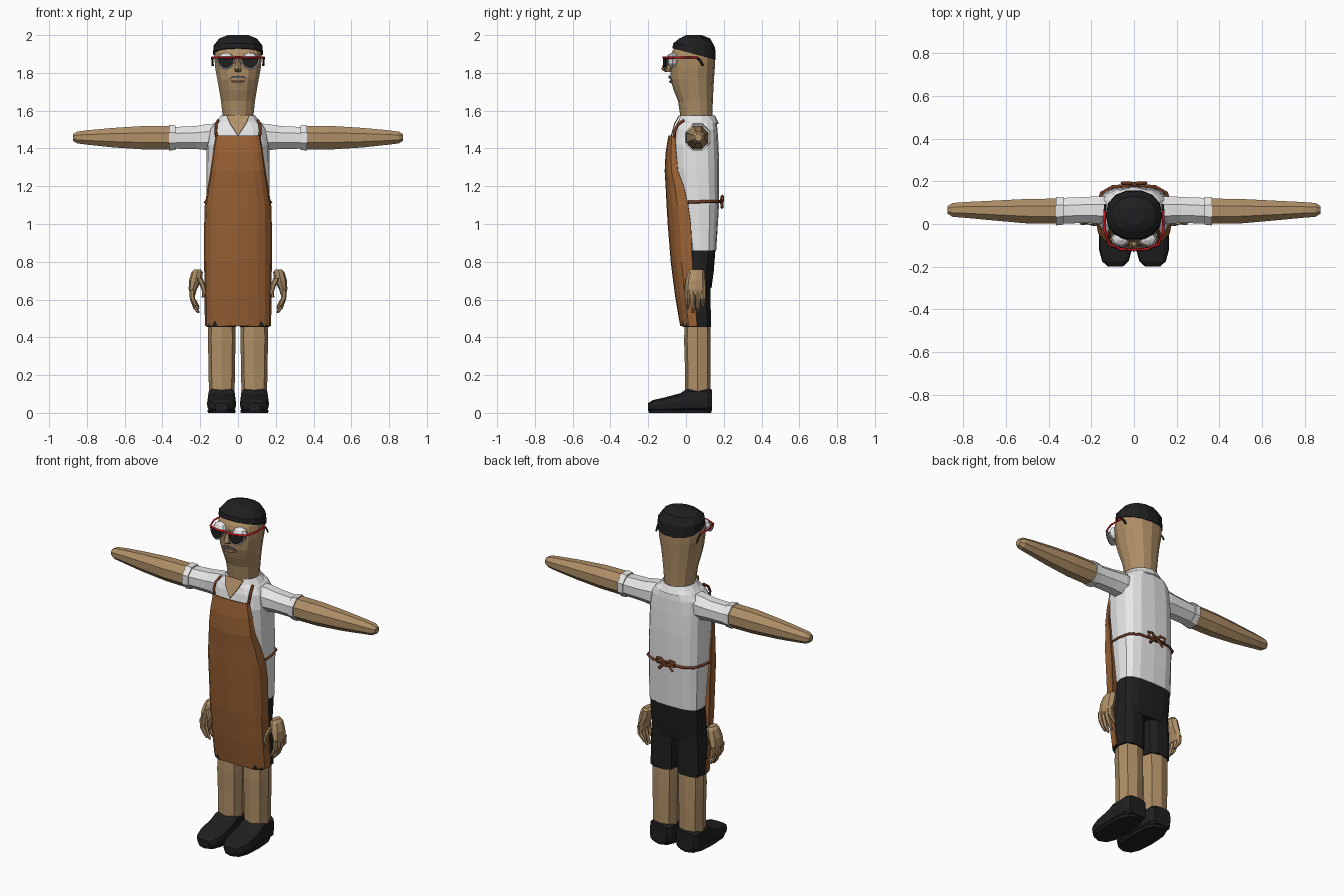
import bpy, bmesh
from math import sin, cos, pi, radians, copysign


def material(name, r, g, b):
    m = bpy.data.materials.new(name)
    m.diffuse_color = (r, g, b, 1)
    return m


SKIN = material("skin", .43, .275, .135)
APRON = material("apron_tan", .32, .12, .034)
SHIRT = material("shirt_white", .80, .80, .80)
BLACK = material("soft_black", .014, .014, .015)
BROWN = material("cord_brown", .17, .045, .016)
RED = material("frame_red", .70, .01, .015)
GREY = material("grey", .22, .22, .23)


def add(name, bm, mat, mirror=False, thick=0):
    bmesh.ops.recalc_face_normals(bm, faces=bm.faces)
    me = bpy.data.meshes.new(name)
    bm.to_mesh(me)
    bm.free()
    me.materials.append(mat)
    ob = bpy.data.objects.new(name, me)
    bpy.context.collection.objects.link(ob)
    if thick:
        md = ob.modifiers.new("thickness", 'SOLIDIFY')
        md.thickness, md.offset = thick, 0
    if mirror:
        ob.modifiers.new("mirror", 'MIRROR').use_mirror_merge = False
    return ob


def skin_rows(bm, rows, closed):
    n = len(rows[0])
    for a, b in zip(rows, rows[1:]):
        for i in range(n if closed else n - 1):
            j = (i + 1) % n
            bm.faces.new((a[i], a[j], b[j], b[i]))


def loft(name, rings, mat, axis='z', n=8, p=2, mirror=False, turn=0):
    """rings: (position on axis, centre 1, centre 2, radius 1, radius 2)"""
    bm = bmesh.new()
    rows = []
    for t, c1, c2, r1, r2 in rings:
        row = []
        for i in range(n):
            a = 2 * pi * (i + turn) / n
            u = c1 + r1 * copysign(abs(cos(a)) ** (2 / p), cos(a))
            v = c2 + r2 * copysign(abs(sin(a)) ** (2 / p), sin(a))
            row.append(bm.verts.new({'z': (u, v, t), 'x': (t, u, v), 'y': (u, t, v)}[axis]))
        rows.append(row)
    skin_rows(bm, rows, True)
    bm.faces.new(rows[0])
    bm.faces.new(rows[-1])
    return add(name, bm, mat, mirror)


def span(rings):
    """(z, half width, front y, back y) to centred loft rings"""
    return [(z, 0, (f + b) / 2, w, (b - f) / 2) for z, w, f, b in rings]


def tube(name, pts, r, mat, mirror=False):
    cu = bpy.data.curves.new(name, 'CURVE')
    cu.dimensions = '3D'
    cu.bevel_depth, cu.bevel_resolution, cu.use_fill_caps = r, 0, True
    sp = cu.splines.new('POLY')
    sp.points.add(len(pts) - 1)
    for q, c in zip(sp.points, pts):
        q.co = (*c, 1)
    cu.materials.append(mat)
    ob = bpy.data.objects.new(name, cu)
    bpy.context.collection.objects.link(ob)
    if mirror:
        ob.modifiers.new("mirror", 'MIRROR').use_mirror_merge = False


def plate(name, pts, mat, mirror=False, thick=.006):
    bm = bmesh.new()
    bm.faces.new([bm.verts.new(q) for q in pts])
    return add(name, bm, mat, mirror, thick)


# Head and neck
loft("head", span([(1.50, .07, .0, .13), (1.57, .083, -.03, .14), (1.65, .092, -.042, .142),
                   (1.71, .102, -.066, .145), (1.765, .112, -.082, .148), (1.83, .124, -.083, .153),
                   (1.88, .128, -.085, .155), (1.905, .125, -.078, .150), (1.94, .115, -.056, .135),
                   (1.96, .07, -.02, .10)]), SKIN, n=14, p=2.2, turn=.5)

# Cap with an edge that rises toward the brow
cap = loft("cap", span([(1.90, .133, -.075, .16), (1.945, .129, -.07, .157),
                        (1.982, .10, -.038, .13), (2.0, .055, .0, .085)]), BLACK, n=14, p=2.2)
for v in cap.data.vertices:
    v.co.z -= (v.co.y - .042) * (.27 if v.co.z < 1.92 else .1 if v.co.z < 1.96 else 0)

# Nose and mouth
loft("nose", [(1.88, 0, -.085, .012, .02), (1.85, 0, -.095, .014, .025),
              (1.82, 0, -.1, .023, .032), (1.805, 0, -.09, .016, .02)], SKIN, n=6, turn=.5)
plate("moustache", [(0, -.089, 1.785), (.03, -.087, 1.782), (.05, -.078, 1.766),
                    (.03, -.086, 1.772), (0, -.089, 1.774)], GREY, True)
loft("lower_lip", [(-.035, -.078, 1.755, .004, .004), (0, -.08, 1.753, .01, .008),
                   (.035, -.078, 1.755, .004, .004)], SKIN, 'x', n=6)

# Eyes and glasses
loft("eye", [(1.832, .064, -.07, .02, .015), (1.85, .064, -.072, .04, .03),
             (1.875, .064, -.072, .046, .034), (1.895, .064, -.07, .036, .026),
             (1.906, .064, -.068, .012, .01)], SHIRT, n=8, mirror=True)


def lens_points(r, h, y):
    pts = [(.066 + r * cos(a), y + .35 * max(0, r * cos(a)), 1.877 + h * sin(a))
           for a in [-pi * i / 8 for i in range(9)]]
    return pts


plate("lens_rim", lens_points(.050, .06, -.112), GREY, True)
plate("lens", lens_points(.042, .05, -.119), BLACK, True)
tube("glasses_frame", [(.137, .06, 1.881), (.137, -.03, 1.882), (.115, -.095, 1.88),
                       (.06, -.118, 1.88), (0, -.122, 1.883)], .006, RED, True)
tube("temple_tip", [(.137, .058, 1.881), (.135, .075, 1.865), (.134, .09, 1.838)], .006, BLACK, True)

# Shirt body, neck opening and collar
loft("shirt", span([(.86, .164, .0, .16), (1.1, .168, -.04, .175), (1.3, .168, -.07, .176),
                    (1.42, .166, -.075, .172), (1.5, .152, -.06, .167), (1.535, .125, -.047, .162),
                    (1.56, .088, -.033, .15)]), SHIRT, n=16, p=3)
plate("neck_opening", [(0, -.077, 1.468), (.042, -.06, 1.53), (.06, -.035, 1.575),
                       (-.06, -.035, 1.575), (-.042, -.06, 1.53)], SKIN)
bm = bmesh.new()
rows = []
for r, z, ry in ((.086, 1.568, .09), (.092, 1.572, .096), (.122, 1.532, .115)):
    row = []
    for i in range(13):
        a = radians(-62 + 304 * i / 12)
        drop = .02 if i in (0, 12) and r > .1 else 0
        row.append(bm.verts.new((r * cos(a), .056 + ry * sin(a), z - drop)))
    rows.append(row)
skin_rows(bm, rows, False)
add("collar", bm, SHIRT, thick=.006)

# Arms held straight out
loft("sleeve", [(.09, .06, 1.455, .07, .085), (.16, .065, 1.46, .07, .075), (.22, .066, 1.458, .066, .066),
                (.335, .062, 1.456, .065, .062)], SHIRT, 'x', mirror=True, turn=.5)
loft("sleeve_cuff", [(.33, .062, 1.457, .07, .07), (.365, .06, 1.457, .072, .074)],
     SHIRT, 'x', mirror=True, turn=.5)
loft("forearm", [(.34, .06, 1.457, .064, .068), (.5, .06, 1.457, .062, .067),
                 (.66, .063, 1.457, .05, .056), (.79, .066, 1.458, .04, .042),
                 (.85, .066, 1.458, .035, .034), (.873, .066, 1.458, .02, .02)],
     SKIN, 'x', mirror=True, turn=.5)

# Apron: a bowed sheet given by height, half width, front y, edge y
bm = bmesh.new()
rows = []
for z, w, f, e in ((1.468, .115, -.09, -.058), (1.38, .13, -.105, -.052), (1.28, .143, -.11, -.042),
                   (1.2, .157, -.105, -.012), (1.1, .173, -.1, .012), (1.0, .176, -.094, .026),
                   (.8, .176, -.078, .034), (.62, .175, -.055, .045), (.46, .172, -.028, .06)):
    rows.append([bm.verts.new((w * sin(a), e - (e - f) * abs(cos(a)) ** .6, z))
                 for a in [radians(-90 + 18 * i) for i in range(11)]])
skin_rows(bm, rows, False)
add("apron", bm, APRON, thick=.006)

# Apron straps, waist cord and back bow
tube("neck_strap", [(.112, -.062, 1.455), (.118, -.06, 1.49), (.116, -.045, 1.525), (.105, -.01, 1.55)],
     .008, BROWN, True)
tube("waist_cord", [(.174, .01, 1.115), (.171, .08, 1.118), (.152, .145, 1.12), (.1, .174, 1.12),
                    (0, .182, 1.12)], .008, BROWN, True)
tube("bow_loop", [(0, .188, 1.12), (.03, .192, 1.148), (.058, .192, 1.145), (.055, .192, 1.118),
                  (0, .188, 1.12)], .008, BROWN, True)
tube("bow_tail", [(0, .188, 1.12), (.025, .19, 1.108), (.045, .19, 1.085)], .008, BROWN, True)
loft("bow_knot", [(1.107, 0, .188, .012, .01), (1.135, 0, .188, .012, .01)], BROWN, n=6)

# Shorts
loft("shorts_hips", span([(.66, .155, .0, .135), (.75, .162, -.015, .147), (.88, .162, .005, .157)]),
     BLACK, n=16, p=3)
loft("shorts_leg", [(.455, .088, .057, .079, .078), (.6, .087, .057, .08, .076), (.72, .082, .06, .078, .072)],
     BLACK, n=10, p=2.8, mirror=True)

# Legs
loft("leg", [(.1, .086, .062, .068, .066), (.25, .086, .062, .07, .068), (.38, .086, .06, .073, .07),
             (.47, .086, .06, .072, .068)], SKIN, n=8, p=2.6, mirror=True)

# Shoes: sole and boxy upper from heel to toe
loft("shoe", [(.137, .087, .068, .056, .056), (.11, .087, .069, .074, .061), (.01, .087, .069, .074, .061),
              (-.03, .087, .056, .076, .048), (-.12, .087, .044, .077, .036), (-.175, .087, .039, .062, .029),
              (-.2, .087, .032, .034, .02)], BLACK, 'y', n=12, p=4, mirror=True)
loft("sole", [(.0, .087, -.032, .072, .165), (.014, .087, -.032, .075, .168)], BLACK, n=12, p=2.8, mirror=True)

# Hands hanging beside the apron
loft("palm", [(.76, .214, .055, .016, .032), (.745, .216, .055, .03, .044), (.70, .226, .05, .034, .052),
              (.655, .239, .05, .022, .056), (.625, .24, .05, .014, .052)], SKIN, n=8, mirror=True)
for i, (y, end) in enumerate(((.008, .55), (.036, .53), (.064, .535), (.09, .56))):
    loft(f"finger_{i + 1}", [(.65, .243, y, .015, .015), (.605, .241, y, .014, .014),
                             (end + .025, .226, y, .012, .012), (end, .21, y, .007, .007)],
         SKIN, n=6, mirror=True)
loft("thumb", [(.715, .205, .015, .018, .02), (.675, .187, .005, .014, .016),
               (.64, .178, .002, .011, .012), (.61, .186, .002, .007, .008)], SKIN, n=6, mirror=True)
